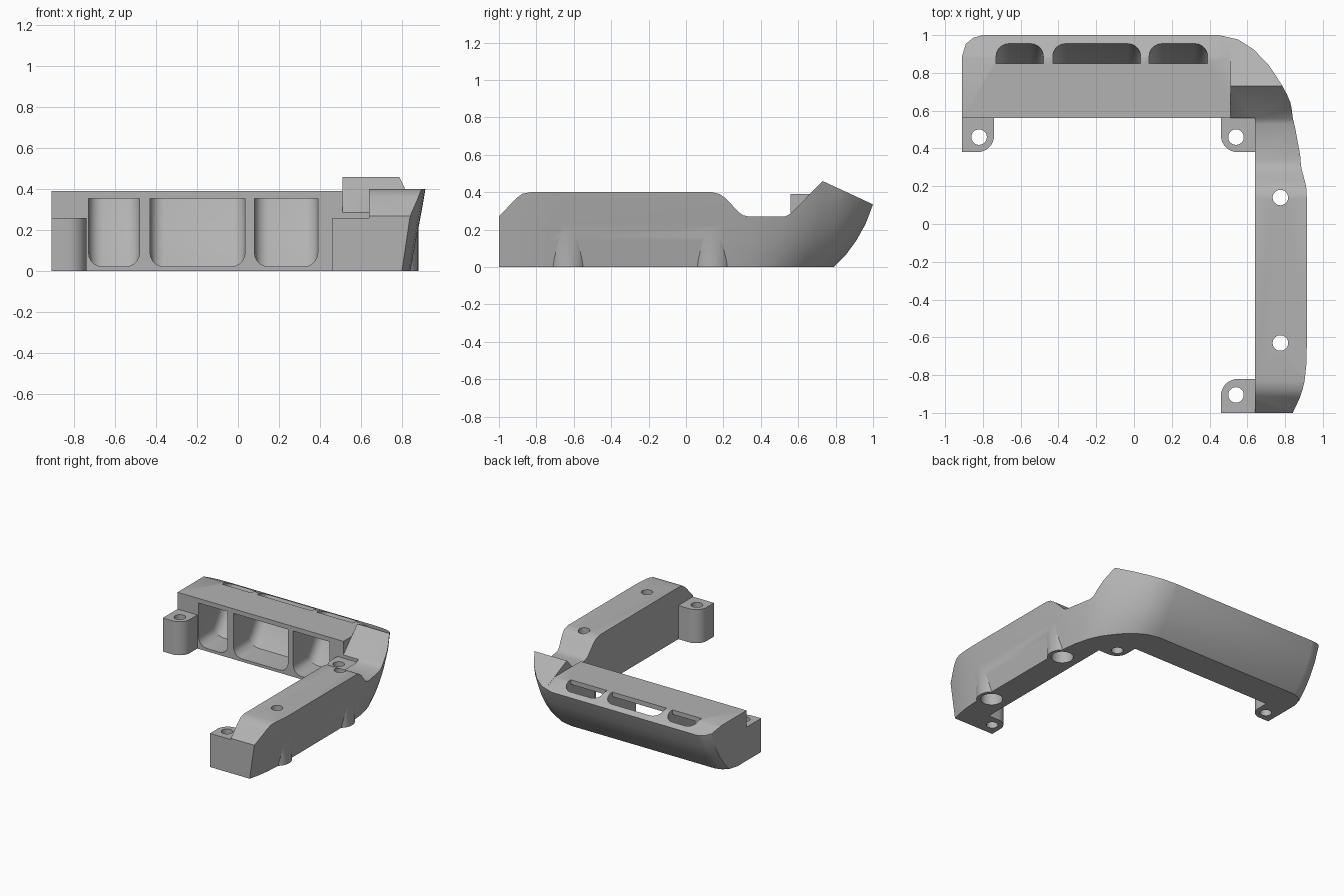
import bpy, bmesh
from mathutils import Vector

cube = bpy.data.objects.get("Cube")
if cube:
    bpy.data.objects.remove(cube, do_unlink=True)

grey = bpy.data.materials.new("plain grey")
grey.use_nodes = True
colour = (0.45, 0.45, 0.45, 1)
grey.diffuse_color = colour
grey.node_tree.nodes["Principled BSDF"].inputs["Base Color"].default_value = colour


def make(name, bm):
    bmesh.ops.recalc_face_normals(bm, faces=bm.faces)
    mesh = bpy.data.meshes.new(name)
    bm.to_mesh(mesh)
    bm.free()
    mesh.materials.append(grey)
    obj = bpy.data.objects.new(name, mesh)
    bpy.context.collection.objects.link(obj)
    return obj


def loft(rings):
    bm = bmesh.new()
    rows = [[bm.verts.new(p) for p in ring] for ring in rings]
    n = len(rows[0])
    for a, b in zip(rows, rows[1:]):
        for i in range(n):
            j = (i + 1) % n
            bm.faces.new((a[i], a[j], b[j], b[i]))
    bm.faces.new(rows[0][::-1])
    bm.faces.new(rows[-1])
    return bm


def side_prism(profile, x0, x1):
    """Extrude a (y, z) profile along x."""
    return loft([[(x, y, z) for y, z in profile] for x in (x0, x1)])


def cylinder(name, x, y, r, z0, z1):
    bm = bmesh.new()
    bmesh.ops.create_cone(bm, cap_ends=True, segments=32, radius1=r, radius2=r, depth=z1 - z0)
    bmesh.ops.translate(bm, verts=bm.verts, vec=(x, y, (z0 + z1) / 2))
    return make(name, bm)


def combine(body, tool, operation):
    mod = body.modifiers.new(operation, 'BOOLEAN')
    mod.operation = operation
    mod.solver = 'EXACT'
    mod.object = tool
    bpy.context.view_layer.objects.active = body
    bpy.ops.object.modifier_apply(modifier=mod.name)
    bpy.data.objects.remove(tool, do_unlink=True)


# Corner frame: flared outer wall, straight inner wall
top = [(.85, -1), (.875, -.92), (.893, -.83), (.902, -.74), (.904, -.65), (.904, .2),
       (.89, .37), (.86, .53), (.825, .64), (.78, .72), (.71, .83), (.63, .92), (.55, .975),
       (.45, 1), (-.8, 1), (-.85, .985), (-.89, .95), (-.91, .88)]
bottom = [(.8, -1), (.82, -.92), (.833, -.83), (.84, -.74), (.842, -.65), (.842, .2),
          (.83, .33), (.80, .45), (.76, .54), (.71, .61), (.65, .68), (.59, .73), (.52, .77),
          (.43, .79), (-.8, .79), (-.85, .775), (-.89, .74), (-.91, .67)]
inner = [(-.91, .56), (.64, .56), (.64, -1)]
levels = [(0, 0), (.06, .29), (.14, .57), (.23, .81), (.335, 1), (.41, 1.07), (.52, 1.12)]


def ring(z, curved):
    pts = []
    for a, b in zip(bottom, top):
        blend = min(max((b[1] - .2) / .5, 0), 1)
        f = curved * blend + min(z / .335, 1.2) * (1 - blend)
        p = Vector(a).lerp(Vector(b), f)
        pts.append((p.x, p.y, z))
    return pts + [(x, y, z) for x, y in inner]


body = make("corner_frame", loft([ring(z, f) for z, f in levels]))

# Top contours of the arm and of the rear bar
arm_top = [(-1.2, .27), (-1, .27), (-.91, .365), (-.875, .392), (-.83, .4), (.14, .4),
           (.18, .39), (.215, .365), (.285, .29), (.305, .277), (.335, .27), (.53, .27),
           (.56, .285), (.73, .46), (1.2, .242)]
bar_top = [(.3, .39), (.88, .39), (1.2, .242)]
for name, contour, x0, x1 in (("arm_trim", arm_top, .51, 1.3), ("bar_trim", bar_top, -1.3, .51)):
    outline = contour + [(1.2, .8), (contour[0][0], .8)]
    combine(body, make(name, side_prism(outline, x0, x1)), 'DIFFERENCE')

# Curved ducts from the front of the bar up to the rear slots
duct = [(.4, .022), (.77, .022), (.82, .085), (.87, .16), (.92, .255), (.957, .36),
        (.957, .6), (.85, .6), (.85, .355), (.4, .355)]
for x0, x1 in ((-.73, -.48), (-.43, .035), (.08, .39)):
    bm = side_prism(duct, x0, x1)
    wall = {(round(y, 3), round(z, 3)) for y, z in duct[:7]}
    edges = [e for e in bm.edges
             if abs(e.verts[0].co.x - e.verts[1].co.x) < .001
             and all((round(v.co.y, 3), round(v.co.z, 3)) in wall for v in e.verts)]
    bmesh.ops.recalc_face_normals(bm, faces=bm.faces)
    bmesh.ops.bevel(bm, geom=edges, offset=.07, segments=5, profile=.5, affect='EDGES')
    combine(body, make("duct_cutter", bm), 'DIFFERENCE')


# Mounting tabs with one rounded corner
def tab(name, x0, x1, y0, y1, corner):
    bm = loft([[(x0, y0, z), (x1, y0, z), (x1, y1, z), (x0, y1, z)] for z in (0, .26)])
    bmesh.ops.recalc_face_normals(bm, faces=bm.faces)
    edges = [e for e in bm.edges
             if all((v.co.xy - Vector(corner)).length < .001 for v in e.verts)]
    bmesh.ops.bevel(bm, geom=edges, offset=.09, segments=8, profile=.5, affect='EDGES')
    combine(body, make(name, bm), 'UNION')


tab("left_rear_tab", -.91, -.74, .38, .58, (-.74, .38))
tab("inner_corner_tab", .46, .66, .38, .58, (.46, .38))
tab("front_tab", .46, .66, -1, -.82, (.46, -.82))

# Screw bosses on the arm, bored from below
for y in (.14, -.63):
    combine(body, cylinder("boss", .775, y, .105, 0, .3), 'UNION')
for y in (.14, -.63):
    combine(body, cylinder("bore", .775, y, .078, -.1, .26), 'DIFFERENCE')
for x, y in ((.775, .14), (.775, -.63), (-.82, .46), (.54, .46), (.54, -.905)):
    combine(body, cylinder("screw_hole", x, y, .041, -.2, .6), 'DIFFERENCE')

bpy.ops.object.select_all(action='DESELECT')
body.select_set(True)
bpy.context.view_layer.objects.active = body
bpy.ops.object.shade_smooth_by_angle(angle=.5)
